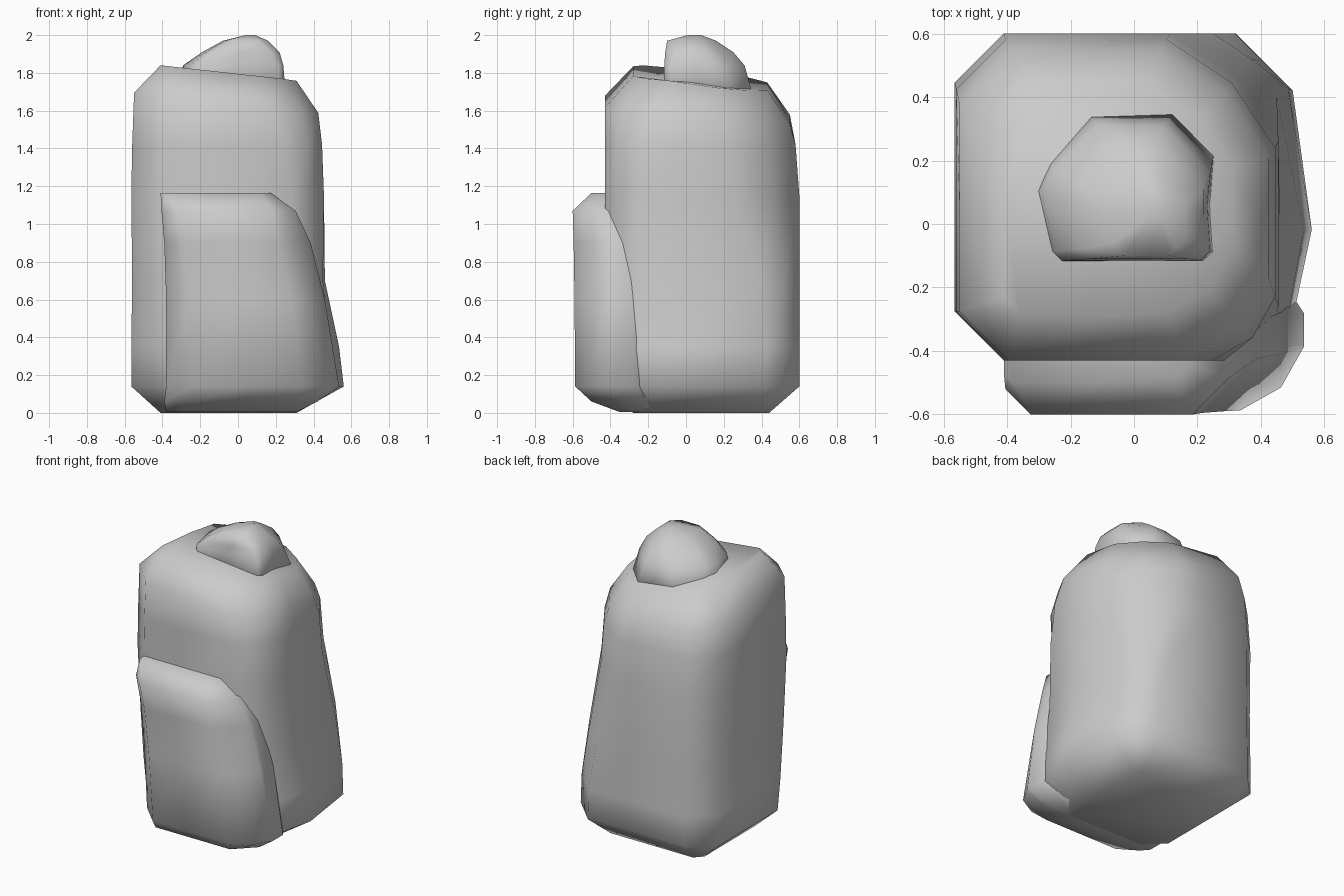
import bpy


def ring(x0, x1, y0, y1, cl, cf, cb, bulge, cbl, left_bulge=0):
    """Chamfered rectangle: corners front-left cl, front-right cf, back-right cb,
    back-left cbl, with bulging right and left sides."""
    kf = 0.36 if cf > 0.18 else 0.5
    kb = 0.4 if cb > 0.18 else 0.5
    xm, ym = (x0 + x1) / 2, (y0 + y1) / 2
    return [
        (x0, y0 + cl), (x0 + cl, y0), (xm, y0),
        (x1 - cf, y0), (x1 - kf * cf, y0 + kf * cf), (x1, y0 + cf),
        (x1 + bulge, ym - 0.1 * (y1 - y0)),
        (x1, y1 - cb), (x1 - kb * cb, y1 - kb * cb), (x1 - cb, y1),
        (xm, y1), (x0 + cbl, y1), (x0, y1 - cbl), (x0 - left_bulge, ym)]


def loft(name, levels, tilt=None):
    verts, faces, n = [], [], 14
    for z, *params in levels:
        for x, y in ring(*params):
            verts.append((x, y, z - (tilt(x, y, z) if tilt else 0)))
    for r in range(len(levels) - 1):
        for i in range(n):
            j = (i + 1) % n
            faces.append((r * n + i, r * n + j, (r + 1) * n + j, (r + 1) * n + i))
    faces.append(tuple(reversed(range(n))))
    top = (len(levels) - 1) * n
    faces.append(tuple(range(top, top + n)))
    mesh = bpy.data.meshes.new(name)
    mesh.from_pydata(verts, [], faces)
    mesh.shade_smooth()
    obj = bpy.data.objects.new(name, mesh)
    bpy.context.collection.objects.link(obj)
    return obj


def top_slope(x, y, z):
    # the top falls away to the right and to the back
    return 0.11 * (x + 0.41) + 0.15 * max(0, y + 0.1) if z > 1.6 else 0


# Main boulder: flared foot, tapered back-right corner, sloping top
loft("main_rock", [
    (0.00, -0.41, 0.31, -0.28, 0.44, 0.12, 0.05, 0.05, 0.00, 0.05),
    (0.14, -0.565, 0.50, -0.43, 0.60, 0.25, 0.13, 0.18, 0.06, 0.155),
    (0.35, -0.565, 0.485, -0.43, 0.60, 0.22, 0.14, 0.17, 0.05, 0.155),
    (0.70, -0.56, 0.45, -0.43, 0.60, 0.18, 0.155, 0.20, 0.01, 0.155),
    (1.15, -0.565, 0.455, -0.43, 0.60, 0.155, 0.17, 0.34, 0.00, 0.155),
    (1.42, -0.56, 0.445, -0.43, 0.58, 0.155, 0.20, 0.34, 0.00, 0.155),
    (1.68, -0.55, 0.425, -0.43, 0.55, 0.155, 0.26, 0.34, 0.00, 0.17),
    (1.84, -0.41, 0.31, -0.28, 0.43, 0.05, 0.20, 0.25, 0.00, 0.10),
], top_slope)

# Slab leaning on the front, wider at the foot, its back sunk into the boulder
loft("front_slab", [
    (0.004, -0.38, 0.31, -0.35, -0.08, 0.05, 0.06, 0.05, 0, 0.03),
    (0.06, -0.39, 0.42, -0.50, -0.08, 0.12, 0.13, 0.15, 0, 0.03),
    (0.14, -0.38, 0.535, -0.587, -0.08, 0.15, 0.20, 0.20, 0, 0.03),
    (0.60, -0.38, 0.46, -0.59, -0.08, 0.12, 0.18, 0.20, 0, 0.03),
    (0.90, -0.39, 0.385, -0.595, -0.08, 0.10, 0.17, 0.20, 0, 0.03),
    (1.07, -0.405, 0.305, -0.60, -0.08, 0.08, 0.12, 0.20, 0, 0.03),
    (1.165, -0.41, 0.17, -0.50, -0.08, 0.03, 0.05, 0.20, 0, 0.03),
])

# Small stone on top, steep in front and sloping to the back and left
loft("top_stone", [
    (1.66, -0.285, 0.255, -0.12, 0.36, 0.03, 0.03, 0.12, -0.01, 0.13, 0.05),
    (1.84, -0.25, 0.24, -0.115, 0.31, 0.03, 0.03, 0.15, -0.01, 0.14, 0.04),
    (1.91, -0.17, 0.22, -0.11, 0.25, 0.03, 0.05, 0.14, 0, 0.13, 0.02),
    (1.97, -0.07, 0.16, -0.10, 0.16, 0.04, 0.05, 0.09, 0, 0.08, 0.01),
    (2.00, 0.04, 0.09, 0.01, 0.08, 0.01, 0.01, 0.01, 0, 0.01),
])
